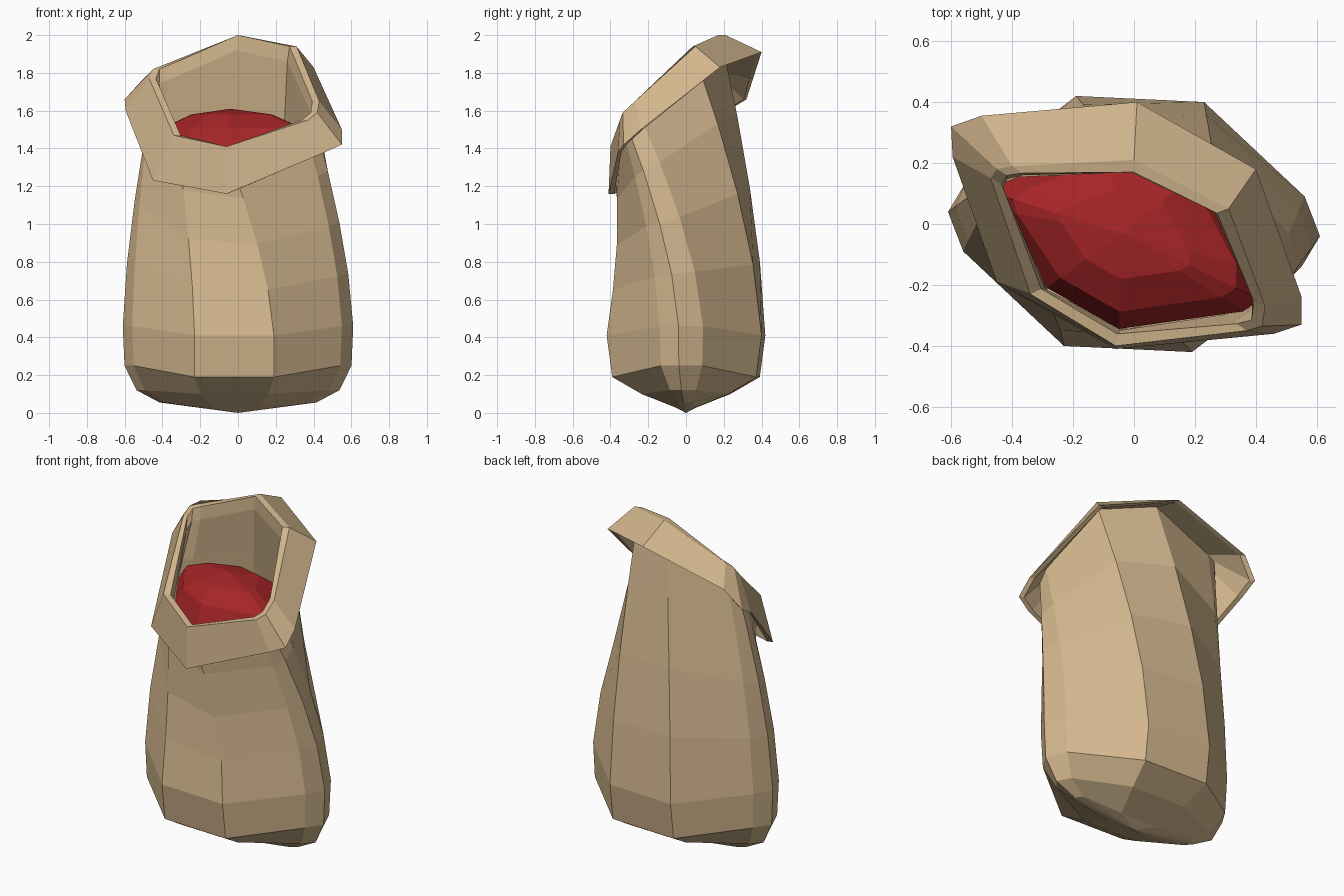
import bpy, bmesh, math
from mathutils import Vector

if "Cube" in bpy.data.objects:
    bpy.data.objects.remove(bpy.data.objects["Cube"])

# --- control outlines: 10 points, counter-clockwise from the front right corner
half = [(.19, -.42), (.55, -.14), (.61, -.04), (.56, .09), (.23, .40)]
base_xy = half + [(-x, -y) for x, y in half]
rim = [Vector(p) for p in (
    (-.06, -.40, 1.41), (.37, -.35, 1.55), (.42, -.335, 1.59), (.43, -.27, 1.65), (.31, .05, 1.94),
    (.00, .21, 2.0), (-.40, .19, 1.84), (-.45, .18, 1.82), (-.47, .15, 1.77), (-.34, -.23, 1.47))]
cuff = [Vector(p) for p in (
    (-.06, -.41, 1.16), (.46, -.36, 1.38), (.55, -.33, 1.42), (.55, -.24, 1.50), (.40, .18, 1.83),
    (.01, .40, 1.91), (-.50, .355, 1.77), (-.60, .32, 1.66), (-.595, .22, 1.60), (-.45, -.19, 1.23))]
N = 10


def is_corner(k):
    return k % 5 in (0, 4)


def inset(ring, d, dz=0.0):
    """Pull a ring towards its middle."""
    c = sum(ring, Vector()) / len(ring)
    out = []
    for p in ring:
        v = Vector((c.x - p.x, c.y - p.y, 0)).normalized() * d
        out.append(Vector((p.x + v.x, p.y + v.y, p.z + dz)))
    return out


neck = inset(rim, .02, -.035)


def wall(k, t):
    """Point on twisting wall seam k, from belly (t=0) to neck (t=1)."""
    z0 = .41 if is_corner(k) else .46
    e = t ** 1.5
    x, y = base_xy[k]
    n = neck[k]
    dip = .04 * math.sin(math.pi * t) if k in (0, 9) else 0
    return Vector((x + (n.x - x) * e, y + (n.y - y) * e + dip, z0 + (n.z - z0) * t))


def t_at(k, z):
    z0 = .41 if is_corner(k) else .46
    return min(.98, (z - z0) / (neck[k].z - z0))


def foot(cx, cy, cz, sx, sy, sz):
    """Lower ring: scales and heights for the corners and the sides."""
    return [Vector((x * cx, y * cy, cz)) if is_corner(k) else Vector((x * sx, y * sy, sz))
            for k, (x, y) in enumerate(base_xy)]


def material(name, col):
    m = bpy.data.materials.new(name)
    m.diffuse_color = (*col, 1)
    m.use_nodes = True
    m.node_tree.nodes["Principled BSDF"].inputs["Base Color"].default_value = m.diffuse_color
    return m


def loft(name, rings, start, end, mat):
    """Closed skin over a list of rings with a point at each end."""
    bm = bmesh.new()
    vr = [[bm.verts.new(p) for p in r] for r in rings]
    for a, b in zip(vr, vr[1:]):
        for k in range(N):
            j = (k + 1) % N
            bm.faces.new((a[k], a[j], b[j], b[k]))
    for ring, tip in ((vr[0], start), (vr[-1], end)):
        v = bm.verts.new(tip)
        for k in range(N):
            bm.faces.new((ring[k], ring[(k + 1) % N], v))
    bmesh.ops.recalc_face_normals(bm, faces=bm.faces)
    me = bpy.data.meshes.new(name)
    bm.to_mesh(me)
    bm.free()
    me.materials.append(mat)
    ob = bpy.data.objects.new(name, me)
    bpy.context.collection.objects.link(ob)
    return ob


cloth = material("tan_cloth", (.65, .47, .27))
red = material("red_filling", (.38, .018, .02))

# --- sack: rounded foot, twisting wall, folded cuff, inner lining
rings = [foot(.6, .14, .03, .68, .3, .055),
         foot(.85, .56, .10, .88, .6, .12),
         foot(1.0, .93, .19, .985, .95, .25)]
rings += [[wall(k, t) for k in range(N)] for t in (0, .25, .5, .75, 1)]
rings += [inset(cuff, .03), cuff, rim, inset(rim, .04)]
for f in (0, .5, 1):
    r = []
    for k in range(N):
        low = t_at(k, 1.28)
        r.append(wall(k, .97 + (low - .97) * f))
    rings.append(inset(r, .03))
loft("sack", rings, (0, 0, 0), (0, 0, 1.27), cloth)

# --- filling: low faceted mound inside the mouth
edge = inset([wall(k, t_at(k, 1.39)) for k in range(N)], .035)
mid = Vector((-.04, -.03, 0))


def mound(s, z):
    return [Vector((mid.x + (p.x - mid.x) * s, mid.y + (p.y - mid.y) * s, z)) for p in edge]


loft("sack_filling", [mound(.97, 1.32), edge, mound(.82, 1.51), mound(.48, 1.58)],
     (mid.x, mid.y, 1.31), (mid.x, mid.y, 1.61), red)
